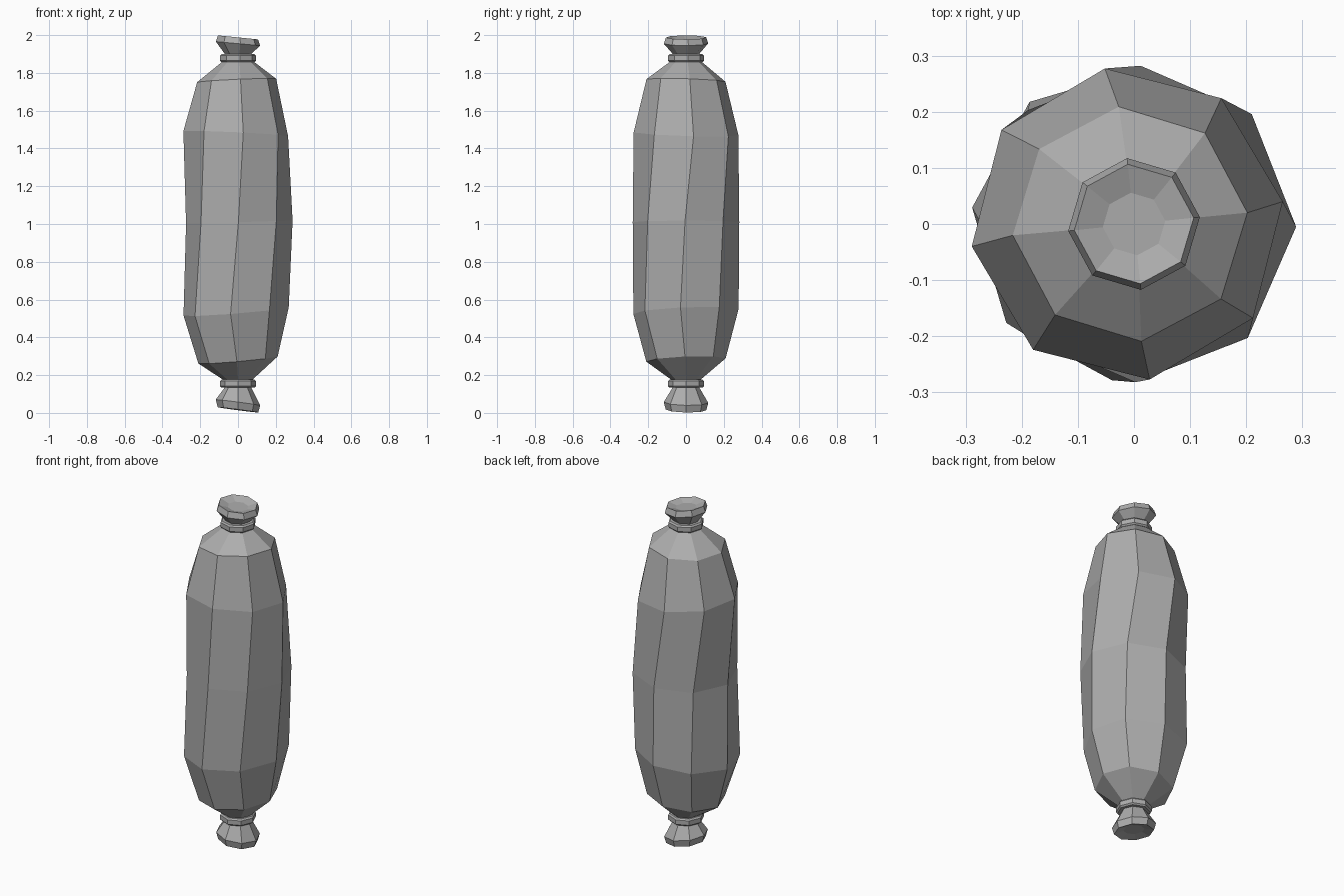
import bpy, bmesh
from math import sin, cos, radians, pi

if "Cube" in bpy.data.objects:
    bpy.data.objects.remove(bpy.data.objects["Cube"])

SIDES = 8

grey = bpy.data.materials.new("casing grey")
grey.use_nodes = True
colour = (0.42, 0.42, 0.42, 1)
grey.diffuse_color = colour
grey.node_tree.nodes["Principled BSDF"].inputs["Base Color"].default_value = colour


def loft(name, rings, closed=False):
    """Skin octagonal rings given as (height, radius, twist, x shift, x tilt, y tilt)."""
    bm = bmesh.new()
    loops = []
    for z, r, twist, shift, tilt_x, tilt_y in rings:
        loop = []
        for i in range(SIDES):
            a = radians(twist) + 2 * pi * i / SIDES
            x, y = r * cos(a), r * sin(a)
            loop.append(bm.verts.new((x + shift, y, z + tilt_x * x + tilt_y * y)))
        loops.append(loop)
    pairs = list(zip(loops, loops[1:]))
    if closed:
        pairs.append((loops[-1], loops[0]))
    else:
        bm.faces.new(loops[0])
        bm.faces.new(loops[-1])
    for low, high in pairs:
        for i in range(SIDES):
            j = (i + 1) % SIDES
            bm.faces.new((low[i], low[j], high[j], high[i]))
    bmesh.ops.recalc_face_normals(bm, faces=bm.faces)
    mesh = bpy.data.meshes.new(name)
    bm.to_mesh(mesh)
    bm.free()
    mesh.materials.append(grey)
    obj = bpy.data.objects.new(name, mesh)
    bpy.context.collection.objects.link(obj)
    return obj


# Twisted casing, pinched to a neck at each end
loft("casing", [
    (0.17, 0.07, 0, 0, 0, 0),
    (0.28, 0.21, -1.5, 0, 0.09, 0.04),
    (0.537, 0.28, -6, -0.01, 0.08, 0.04),
    (1.01, 0.282, -1, 0.007, 0.03, 0),
    (1.478, 0.28, 8.2, -0.012, -0.045, -0.03),
    (1.76, 0.21, 5.5, -0.007, 0.045, -0.03),
    (1.87, 0.07, 6, 0, 0, 0),
])

# Flared ends with a shallow dish
loft("top_end", [
    (1.86, 0.065, 6, 0, 0, 0),
    (1.9, 0.07, 6, 0, 0, 0),
    (1.955, 0.118, 6, 0, -0.09, 0),
    (1.988, 0.107, 6, 0, -0.1, 0),
    (1.972, 0.056, 6, 0, -0.1, 0),
])
loft("bottom_end", [
    (0.18, 0.065, 0, 0, 0, 0),
    (0.135, 0.07, 0, 0, 0, 0),
    (0.055, 0.118, 0, 0, -0.13, -0.02),
    (0.016, 0.107, 0, 0, -0.13, -0.02),
    (0.03, 0.056, 0, 0, -0.13, -0.02),
])

# Bevelled tie bands around both necks
for name, z, twist in (("top_band", 1.878, 6), ("bottom_band", 0.155, 0)):
    profile = ((-0.021, 0.06), (-0.021, 0.088), (-0.013, 0.096),
               (0.013, 0.096), (0.021, 0.088), (0.021, 0.06))
    loft(name, [(z + dz, r, twist, 0, 0, 0) for dz, r in profile], closed=True)
